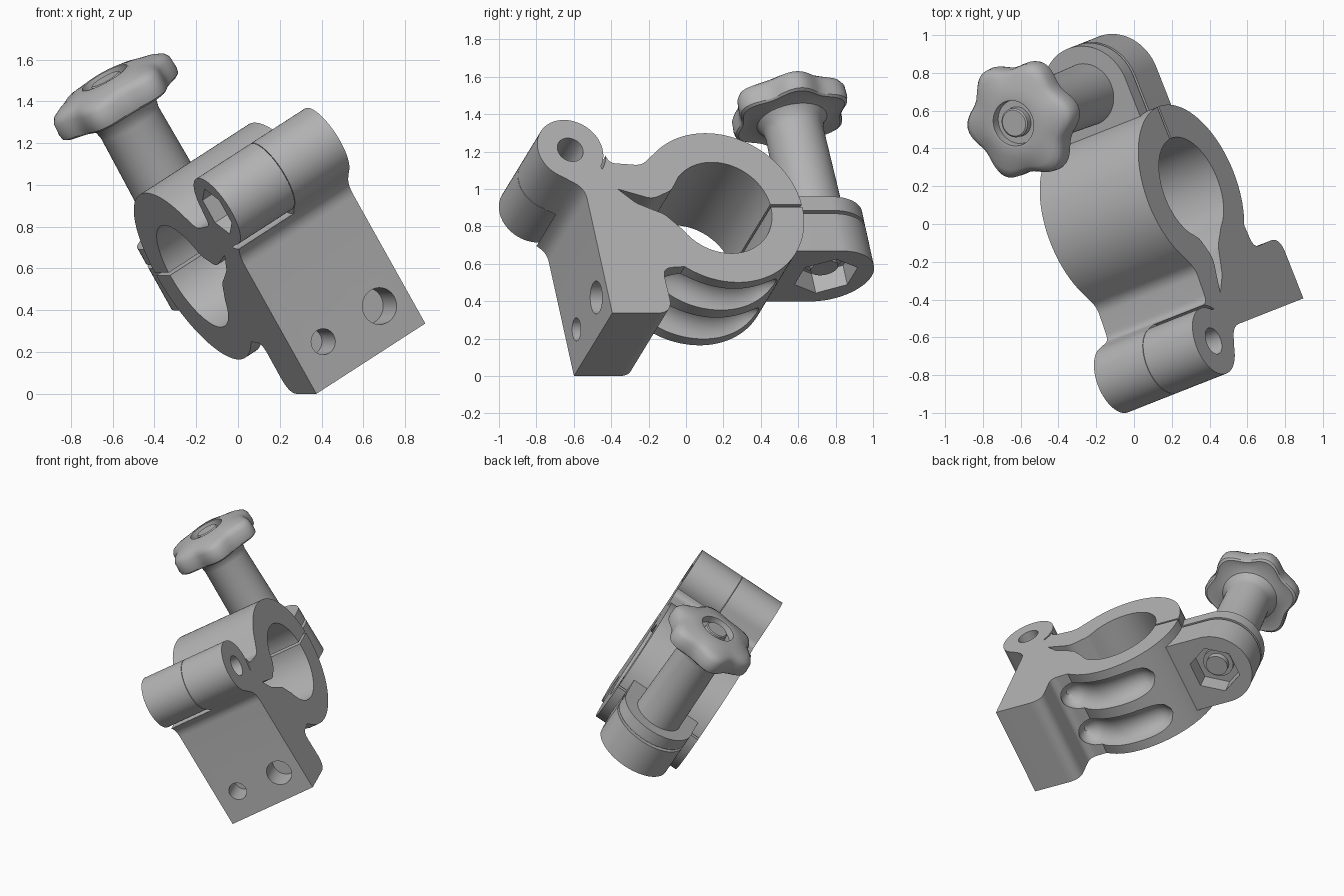
import bpy, bmesh
from math import radians, sin, cos, tan, pi
from mathutils import Matrix, Vector

cube = bpy.data.objects.get("Cube")
if cube:
    bpy.data.objects.remove(cube, do_unlink=True)

GREY = (0.45, 0.45, 0.45, 1)
mat = bpy.data.materials.new("plain grey")
mat.use_nodes = True
mat.diffuse_color = GREY
mat.node_tree.nodes["Principled BSDF"].inputs["Base Color"].default_value = GREY

# Tilted clamp frame: local x = bore axis, z = bolt axis
FRAME = Matrix.Rotation(radians(21.5), 4, 'Z') @ Matrix.Rotation(radians(-31), 4, 'Y')
A0, A1 = 0.111, 0.765
MID = (A0 + A1) / 2
BORE = (0.066, 0.59)
HINGE = (-0.73, 0.952)
BOLT = (MID, 0.73)
RING_R, BORE_R, BARREL_R = 0.465, 0.284, 0.186


def loft(name, rings):
    """Skin a list of equal point rings and cap both ends."""
    bm = bmesh.new()
    rows = [[bm.verts.new(p) for p in ring] for ring in rings]
    n = len(rows[0])
    for lo, hi in zip(rows, rows[1:]):
        for i in range(n):
            bm.faces.new((lo[i], lo[(i + 1) % n], hi[(i + 1) % n], hi[i]))
    bm.faces.new(rows[0][::-1])
    bm.faces.new(rows[-1])
    bmesh.ops.recalc_face_normals(bm, faces=bm.faces)
    mesh = bpy.data.meshes.new(name)
    bm.to_mesh(mesh)
    bm.free()
    mesh.materials.append(mat)
    ob = bpy.data.objects.new(name, mesh)
    bpy.context.collection.objects.link(ob)
    ob.matrix_world = FRAME
    return ob


def prism(name, pts, lo, hi, axis):
    """Extrude a 2D outline along one local axis."""
    place = {'x': lambda p, h: (h, p[0], p[1]),
             'y': lambda p, h: (p[0], h, p[1]),
             'z': lambda p, h: (p[0], p[1], h)}[axis]
    return loft(name, [[place(p, h) for p in pts] for h in (lo, hi)])


def arc(centre, r, start, end, n=48):
    steps = [radians(start + (end - start) * i / n) for i in range(n + 1)]
    return [(centre[0] + r * cos(t), centre[1] + r * sin(t), 0) for t in steps]


def disc(centre, r, n=48, turn=0):
    return arc(centre, r, turn, turn + 360, n)[:-1]


def rounded(pts):
    """Round each corner (x, y, radius) of an outline."""
    out = []
    for i, (x, y, r) in enumerate(pts):
        p = Vector((x, y))
        if not r:
            out.append(p)
            continue
        u = Vector(pts[i - 1][:2]) - p
        v = Vector(pts[(i + 1) % len(pts)][:2]) - p
        d = min(r / tan(u.angle(v) / 2), 0.48 * min(u.length, v.length))
        s, e = p + u.normalized() * d, p + v.normalized() * d
        for j in range(9):
            t = j / 8
            out.append(s * (1 - t) ** 2 + p * 2 * t * (1 - t) + e * t * t)
    return out


def combine(ob, tools, operation='DIFFERENCE'):
    """Apply booleans and delete the tools."""
    for tool in tools:
        tool.hide_render = True
        mod = ob.modifiers.new("cut", 'BOOLEAN')
        mod.operation, mod.solver, mod.object = operation, 'EXACT', tool
    bpy.context.view_layer.update()
    ev = ob.evaluated_get(bpy.context.evaluated_depsgraph_get())
    mesh = bpy.data.meshes.new_from_evaluated(ev) if hasattr(bpy.data.meshes, "new_from_evaluated") \
        else bpy.data.meshes.new_from_object(ev)
    ob.modifiers.clear()
    ob.data = mesh
    for tool in tools:
        bpy.data.objects.remove(tool, do_unlink=True)


def ear(lo, hi):
    r = 0.262
    pts = [(MID + r, 0.40, 0)] + arc(BOLT, r, 0, 180) + [(MID - r, 0.40, 0)]
    return prism("ear", pts, lo, hi, 'z')


def groove(centre):
    """Curved channel with rounded ends that follows the ring."""
    rings = []
    for i in range(25):
        t = -0.995 + 1.99 * i / 24
        th = radians(263 + 47 * t)
        w = (1 - abs(t) ** 5) ** 0.5
        ring = []
        for j in range(24):
            q = 2 * pi * j / 24
            r = 0.475 + 0.115 * w * sin(q)
            ring.append((centre + 0.112 * w * cos(q), BORE[0] + r * cos(th), BORE[1] + r * sin(th)))
        rings.append(ring)
    return loft("groove", rings)


def hinge_cut(r, lo, hi):
    return prism("hinge_cut", disc(HINGE, r), lo, hi, 'x')


# Lower jaw: mounting block, half ring and one hinge knuckle
outline = [(-0.695, -0.0667, 0), (-0.345, -0.0667, 0.09), (-0.35, 0.215, 0.06)]
outline += arc(BORE, RING_R, 232, 360.6) + arc(BORE, BORE_R, 1, -151)
outline += [(-0.27, 0.55, 0.1), (-0.42, 0.62, 0.15), (-0.57, 0.77, 0.1)]
outline += arc(HINGE, BARREL_R, -33, 245)
outline += [(-0.695, 0.71, 0.14)]
lower = prism("lower_jaw", rounded(outline), A0, A1, 'x')
combine(lower, [ear(0.36, 0.593)], 'UNION')
combine(lower, [
    hinge_cut(0.21, 0, MID),
    hinge_cut(0.073, 0, 1),
    groove(MID - 0.15),
    groove(MID + 0.15),
    prism("nut_pocket", disc(BOLT, 0.175, 6), 0.3, 0.48, 'z'),
    prism("large_hole", disc((0.606, 0.126), 0.088), -0.8, -0.52, 'y'),
    prism("small_hole", disc((0.27, 0.129), 0.062), -0.8, -0.52, 'y'),
])

# Upper jaw: half ring, curved arm and the other hinge knuckle
outline = arc(BORE, BORE_R, 4, 138)
outline += [(-0.20, 0.70, 0.08), (-0.32, 0.645, 0.1), (-0.50, 0.705, 0.1)]
outline += arc(HINGE, BARREL_R, 272, 10)
outline += [(-0.525, 0.87, 0.05), (-0.34, 0.855, 0.1)]
outline += arc(BORE, RING_R, 128, 2.5)
upper = prism("upper_jaw", rounded(outline), A0, A1, 'x')
combine(upper, [ear(0.613, 0.70)], 'UNION')
combine(upper, [
    hinge_cut(0.2, MID - 0.003, 1),
    hinge_cut(0.073, 0, 1),
    prism("hinge_nut_pocket", disc(HINGE, 0.125, 6, 90), 0, A0 + 0.13, 'x'),
])


# Clamping knob: sleeve flaring into a six-lobed grip, (radius, height, lobe depth)
def star(r, h, lobe):
    ring = []
    for i in range(96):
        th = 2 * pi * i / 96
        q = r * (1 + lobe * cos(6 * (th + radians(11))))
        ring.append((BOLT[0] + q * cos(th), BOLT[1] + q * sin(th), h))
    return ring


levels = [(0.167, 0.69, 0), (0.157, 1.25, 0), (0.165, 1.29, 0), (0.19, 1.325, 0),
          (0.24, 1.34, 0.03), (0.285, 1.335, 0.07), (0.298, 1.345, 0.08), (0.303, 1.37, 0.08),
          (0.300, 1.43, 0.08), (0.285, 1.457, 0.075), (0.255, 1.475, 0.05), (0.19, 1.492, 0.01),
          (0.135, 1.505, 0), (0.122, 1.503, 0), (0.118, 1.455, 0), (0.08, 1.455, 0),
          (0.078, 1.49, 0), (0.07, 1.496, 0)]
knob = loft("clamp_knob", [star(*level) for level in levels])

# Bolt with a nut collar, seen inside the pocket below the ear
bolt = prism("bolt", disc(BOLT, 0.075), 0.41, 0.8, 'z')
collar = prism("bolt_collar", disc(BOLT, 0.105), 0.45, 0.55, 'z')

for ob in (lower, upper, knob, bolt, collar):
    bpy.ops.object.select_all(action='DESELECT')
    ob.select_set(True)
    bpy.context.view_layer.objects.active = ob
    bpy.ops.object.shade_smooth_by_angle(angle=radians(32))
